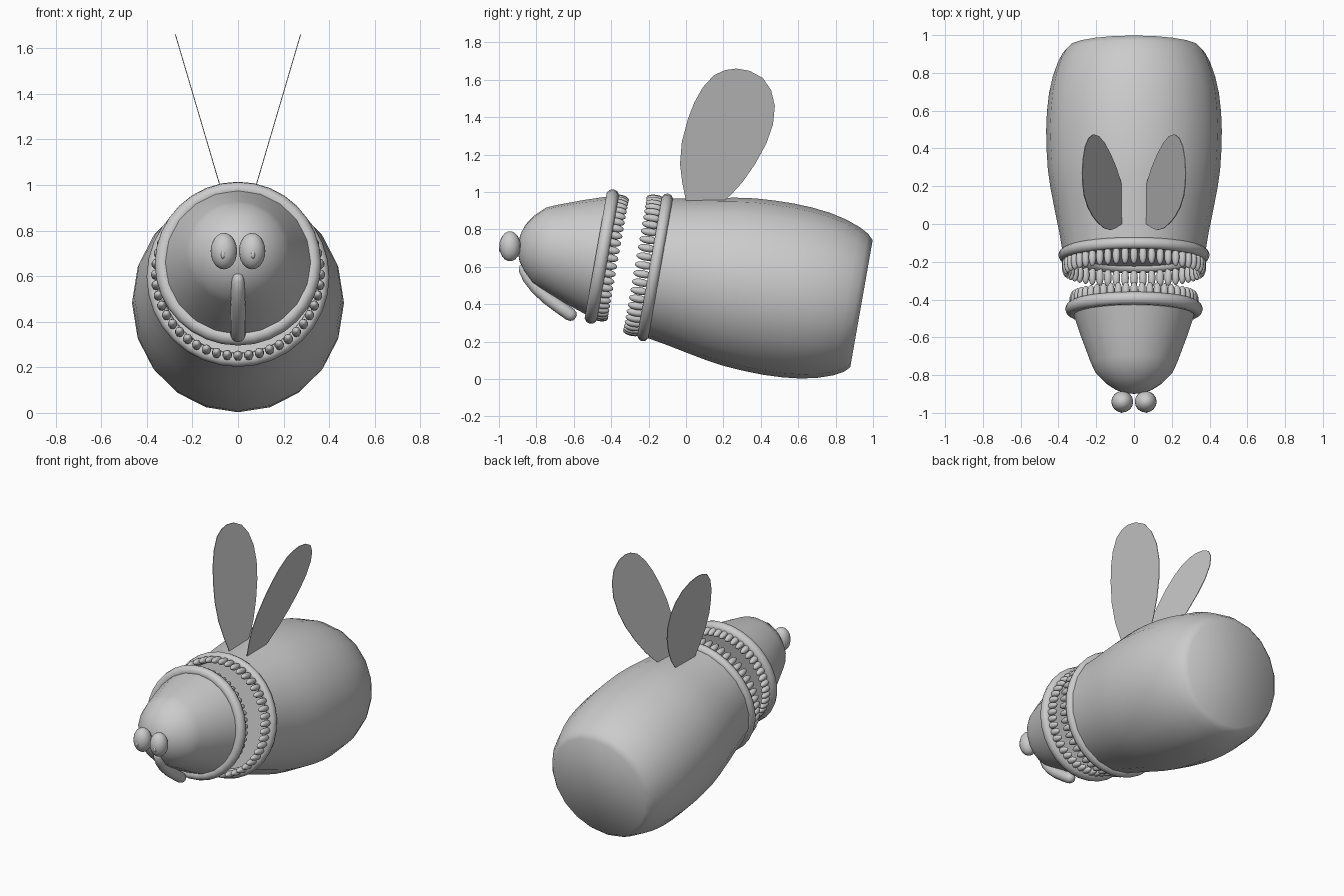
import bpy, bmesh, math
from mathutils import Matrix, Vector

if "Cube" in bpy.data.objects:
    bpy.data.objects.remove(bpy.data.objects["Cube"])

grey = bpy.data.materials.new("light_grey")
grey.diffuse_color = (0.6, 0.6, 0.6, 1)
grey.use_nodes = True
grey.node_tree.nodes["Principled BSDF"].inputs["Base Color"].default_value = grey.diffuse_color

# Tilted frames: local z runs backwards along the body axis
TILT = Matrix.Rotation(math.radians(-100), 4, 'X')
BODY = Matrix.Translation((0, -0.165, 0.597)) @ TILT
HEAD = Matrix.Translation((0, -0.45, 0.655)) @ TILT


def finish(name, bm, matrix=Matrix(), angle=180):
    bmesh.ops.recalc_face_normals(bm, faces=bm.faces)
    me = bpy.data.meshes.new(name)
    bm.to_mesh(me)
    bm.free()
    ob = bpy.data.objects.new(name, me)
    bpy.context.collection.objects.link(ob)
    ob.matrix_world = matrix
    me.materials.append(grey)
    bpy.ops.object.select_all(action='DESELECT')
    ob.select_set(True)
    bpy.context.view_layer.objects.active = ob
    bpy.ops.object.shade_smooth_by_angle(angle=math.radians(angle))
    return ob


def skin(bm, rings, closed=False):
    """Bridge successive vertex rings with quads."""
    n = len(rings[0])
    pairs = list(zip(rings, rings[1:]))
    if closed:
        pairs.append((rings[-1], rings[0]))
    for a, b in pairs:
        for i in range(n):
            bm.faces.new((a[i], a[(i + 1) % n], b[(i + 1) % n], b[i]))


def lathe(name, profile, matrix, n=20):
    bm = bmesh.new()
    rings = [[bm.verts.new((r * math.cos(2 * math.pi * i / n),
                            r * math.sin(2 * math.pi * i / n), s))
              for i in range(n)] for s, r in profile]
    skin(bm, rings)
    bm.faces.new(rings[0])
    bm.faces.new(rings[-1])
    return finish(name, bm, matrix, 60)


def torus(name, R, r, matrix, n=32, m=10):
    bm = bmesh.new()
    rings = []
    for i in range(n):
        a = 2 * math.pi * i / n
        ring = []
        for j in range(m):
            b = 2 * math.pi * j / m
            k = R + r * math.cos(b)
            ring.append(bm.verts.new((k * math.cos(a), k * math.sin(a), r * math.sin(b))))
        rings.append(ring)
    skin(bm, rings, True)
    return finish(name, bm, matrix)


def ellipsoid(bm, centre, radii, u=12, v=8):
    bmesh.ops.create_uvsphere(bm, u_segments=u, v_segments=v, radius=1,
                              matrix=Matrix.Translation(centre) @ Matrix.Diagonal((*radii, 1)))


def teeth(name, R, s, half, matrix, n=48):
    bm = bmesh.new()
    for i in range(n):
        a = 2 * math.pi * (i + 0.0) / n
        ellipsoid(bm, (R * math.cos(a), R * math.sin(a), s), (0.021, 0.021, half), 10, 8)
    return finish(name, bm, matrix)


# Barrel body with flat ends
lathe("body", [(0, .375), (.12, .395), (.245, .42), (.36, .442), (.46, .456), (.57, .463),
               (.67, .465), (.77, .461), (.87, .45), (.96, .43), (1.04, .402),
               (1.09, .375), (1.12, .345)], BODY)
torus("body_collar", .37, .031, BODY)
teeth("body_teeth", .362, -.06, .05, BODY)

# Blunt cone head
lathe("head", [(-.452, .012), (-.447, .05), (-.43, .1), (-.395, .152), (-.34, .205),
               (-.29, .228), (-.15, .28), (0, .33)], HEAD)
torus("head_collar", .33, .035, HEAD)
teeth("head_teeth", .322, .045, .045, HEAD)

# Eyes with small pupil bumps
for side, label in ((-1, "left"), (1, "right")):
    bm = bmesh.new()
    ellipsoid(bm, (side * .062, -.941, .71), (.058, .057, .08), 16, 12)
    finish(label + "_eye", bm)
    bm = bmesh.new()
    ellipsoid(bm, (side * .066, -.991, .695), (.01, .009, .018), 8, 6)
    finish(label + "_pupil", bm)

# Drooping proboscis
bm = bmesh.new()
path = [(-.862, .612, .008), (-.868, .602, .022), (-.868, .585, .027), (-.845, .54, .03),
        (-.80, .485, .032), (-.74, .432, .034), (-.67, .381, .035), (-.62, .346, .035),
        (-.603, .334, .029), (-.592, .326, .014)]
pts = [Vector((0, y, z)) for y, z, r in path]
rings = []
for i, p in enumerate(pts):
    t = (pts[min(i + 1, len(pts) - 1)] - pts[max(i - 1, 0)]).normalized()
    nrm = Vector((1, 0, 0)).cross(t)
    ring = []
    for j in range(12):
        a = 2 * math.pi * j / 12
        ring.append(bm.verts.new(p + path[i][2] * (Vector((math.cos(a), 0, 0)) + nrm * math.sin(a))))
    rings.append(ring)
skin(bm, rings)
bm.faces.new(rings[0])
bm.faces.new(rings[-1])
finish("proboscis", bm)

# Thin leaf-shaped wings leaning outwards
outline = [(.0, .95), (-.02, 1.05), (-.032, 1.15), (-.022, 1.27), (.01, 1.39), (.045, 1.48),
           (.09, 1.56), (.15, 1.625), (.21, 1.652), (.27, 1.66), (.34, 1.648), (.41, 1.61),
           (.455, 1.545), (.475, 1.46), (.465, 1.36), (.43, 1.26), (.37, 1.15),
           (.30, 1.05), (.24, .985), (.2, .95)]
for side, label in ((-1, "left"), (1, "right")):
    bm = bmesh.new()
    rings = [[bm.verts.new((side * (.08 + (z - 1.0) * .295 + off), y, z)) for y, z in outline]
             for off in (-.002, .002)]
    skin(bm, rings)
    for ring in rings:
        bm.faces.new(ring)
    finish(label + "_wing", bm, angle=30)
